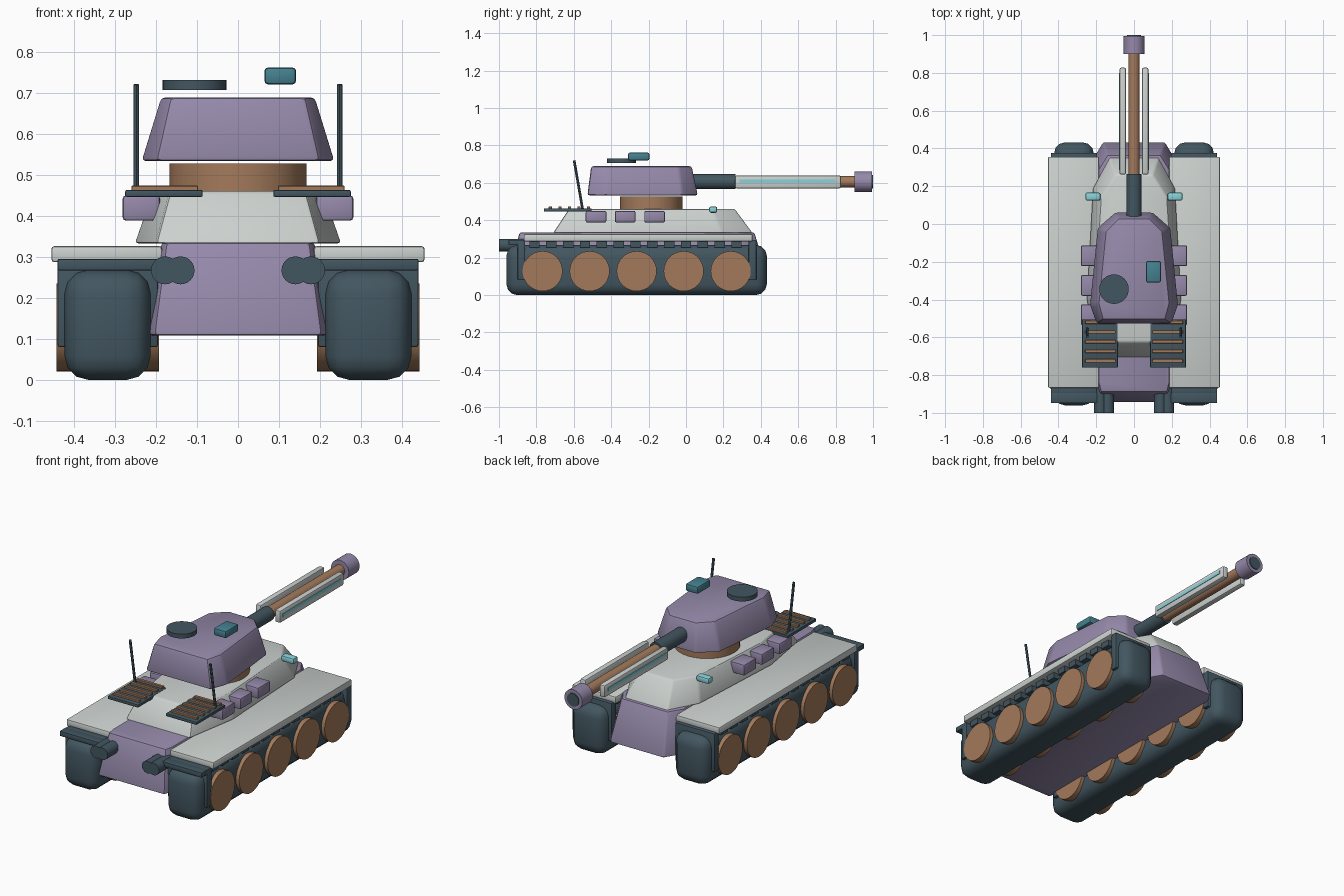
import bpy, bmesh, math
from mathutils import Vector, Matrix

if "Cube" in bpy.data.objects:
    bpy.data.objects.remove(bpy.data.objects["Cube"])


def material(name, r, g, b):
    m = bpy.data.materials.new(name)
    m.diffuse_color = (r, g, b, 1)
    m.use_nodes = True
    m.node_tree.nodes["Principled BSDF"].inputs["Base Color"].default_value = m.diffuse_color
    return m


PURPLE = material("purple", 0.30, 0.25, 0.40)
BROWN = material("brown", 0.37, 0.195, 0.105)
DARK = material("dark", 0.055, 0.093, 0.117)
LIGHT = material("light", 0.60, 0.64, 0.62)
TEAL = material("teal", 0.06, 0.22, 0.28)
CYAN = material("cyan", 0.25, 0.65, 0.70)


def finish(bm, name, mat, bevel=0, segs=2):
    if bevel:
        bmesh.ops.bevel(bm, geom=bm.edges[:], offset=bevel, segments=segs,
                        profile=0.5, affect='EDGES', clamp_overlap=True)
    bmesh.ops.recalc_face_normals(bm, faces=bm.faces[:])
    me = bpy.data.meshes.new(name)
    bm.to_mesh(me)
    bm.free()
    me.materials.append(mat)
    ob = bpy.data.objects.new(name, me)
    bpy.context.collection.objects.link(ob)
    bpy.context.view_layer.objects.active = ob
    ob.select_set(True)
    bpy.ops.object.shade_smooth_by_angle(angle=math.radians(30))
    ob.select_set(False)
    return ob


def box(name, mat, x, y, z, bevel=0, segs=2):
    """Box from (min, max) ranges."""
    bm = bmesh.new()
    bmesh.ops.create_cube(bm, size=1)
    for v in bm.verts:
        v.co = [(a + b) / 2 + c * (b - a) for (a, b), c in zip((x, y, z), v.co)]
    return finish(bm, name, mat, bevel, segs)


def rod(name, mat, a, b, r, sides=24):
    """Cylinder between two points."""
    a, b = Vector(a), Vector(b)
    d = b - a
    rot = d.to_track_quat('Z', 'Y').to_matrix().to_4x4()
    bm = bmesh.new()
    bmesh.ops.create_cone(bm, cap_ends=True, segments=sides, radius1=r, radius2=r,
                          depth=d.length, matrix=Matrix.Translation((a + b) / 2) @ rot)
    return finish(bm, name, mat)


def armour(name, mat, low, z0, high, z1, bevel=0.01):
    """Tapered body from half outlines (x, y), mirrored in x."""
    bm = bmesh.new()
    rings = []
    for half, z in ((low, z0), (high, z1)):
        outline = half + [(-x, y) for x, y in reversed(half)]
        rings.append([bm.verts.new((x, y, z)) for x, y in outline])
    n = len(rings[0])
    for r in rings:
        bm.faces.new(r)
    for i in range(n):
        j = (i + 1) % n
        bm.faces.new((rings[0][i], rings[0][j], rings[1][j], rings[1][i]))
    return finish(bm, name, mat, bevel)


# Hulls and turret
armour("lower_hull", PURPLE,
       [(.165, .435), (.227, .33), (.227, -.87), (.205, -.945)], .108,
       [(.14, .365), (.187, .29), (.187, -.84), (.175, -.89)], .335)
armour("upper_hull", LIGHT,
       [(.13, .355), (.22, .19), (.252, -.40), (.20, -.71)], .332,
       [(.10, .26), (.175, .14), (.207, -.36), (.165, -.625)], .461)
rod("turret_ring", BROWN, (0, -.187, .455), (0, -.187, .528), .167, 32)
armour("turret", PURPLE,
       [(.10, .063), (.195, -.02), (.236, -.43), (.20, -.527)], .533,
       [(.08, .03), (.15, -.04), (.188, -.42), (.165, -.507)], .689, .012)

# Turret roof
rod("roof_hatch", DARK, (-.106, -.345, .707), (-.106, -.345, .731), .078, 32)
box("roof_sight", TEAL, (.064, .142), (-.31, -.195), (.72, .762), .01)

# Gun
GZ = .606
rod("gun_sleeve", DARK, (0, .0, GZ), (0, .265, GZ), .04)
rod("gun_barrel", BROWN, (0, .2, GZ), (0, .93, GZ), .03)
rod("muzzle", PURPLE, (0, .9, GZ), (0, .995, GZ), .055)
rod("muzzle_bore", DARK, (0, .95, GZ), (0, 1.0, GZ), .036)


def xr(s, a, b):
    return (a, b) if s > 0 else (-b, -a)


for s, side in ((1, "right"), (-1, "left")):
    # Running gear
    box(f"track_{side}", DARK, xr(s, .213, .423), (-.96, .432), (0, .268), .058, 3)
    for i in range(5):
        y = -.767 + .2515 * i
        rod(f"wheel_{side}_{i}", BROWN, (s * .193, y, .128), (s * .443, y, .128), .107, 32)
    for i in range(13):
        y = -.81 + .09 * i
        box(f"track_pad_{side}_{i}", DARK, xr(s, .22, .428),
            (y - .028, y + .028), (.255, .289))

    # Fenders and mud flaps
    box(f"fender_{side}", LIGHT, xr(s, .185, .455), (-.867, .356), (.287, .326), .007)
    box(f"gun_end_flap_{side}", DARK, xr(s, .195, .44), (.335, .377), (.08, .295), .006)
    box(f"exhaust_end_flap_{side}", DARK, xr(s, .195, .44), (-.9, -.86), (.08, .295), .006)
    box(f"flange_{side}", DARK, xr(s, .19, .44), (-.948, -.893), (.267, .295), .004)

    # Exhaust pipes
    for i, x in enumerate((.14, .178)):
        rod(f"exhaust_{side}_{i}", DARK, (s * x, -1.0, .267), (s * x, -.86, .267), .034)

    # Storage bins and headlight
    for i, y in enumerate((-.481, -.325, -.168)):
        box(f"bin_{side}_{i}", PURPLE, xr(s, .19, .281),
            (y - .055, y + .055), (.388, .45), .008)
    box(f"headlight_{side}", CYAN, xr(s, .178, .257), (.124, .167), (.44, .474), .01)

    # Engine grille with slats, and antenna
    box(f"grille_{side}", DARK, xr(s, .086, .275), (-.76, -.505), (.446, .463), .004)
    for i in range(5):
        y = -.521 - .051 * i
        box(f"grille_slat_{side}_{i}", BROWN, xr(s, .097, .26),
            (y - .009, y + .009), (.46, .474), .002, 1)
    rod(f"antenna_{side}", DARK, (s * .248, -.553, .46), (s * .248, -.598, .72), .007, 12)

    # Barrel side rails with light strips
    box(f"gun_rail_{side}", LIGHT, xr(s, .042, .077), (.262, .828), (.57, .64), .01)
    box(f"rail_strip_{side}", CYAN, xr(s, .06, .08), (.285, .80), (.60, .618))
